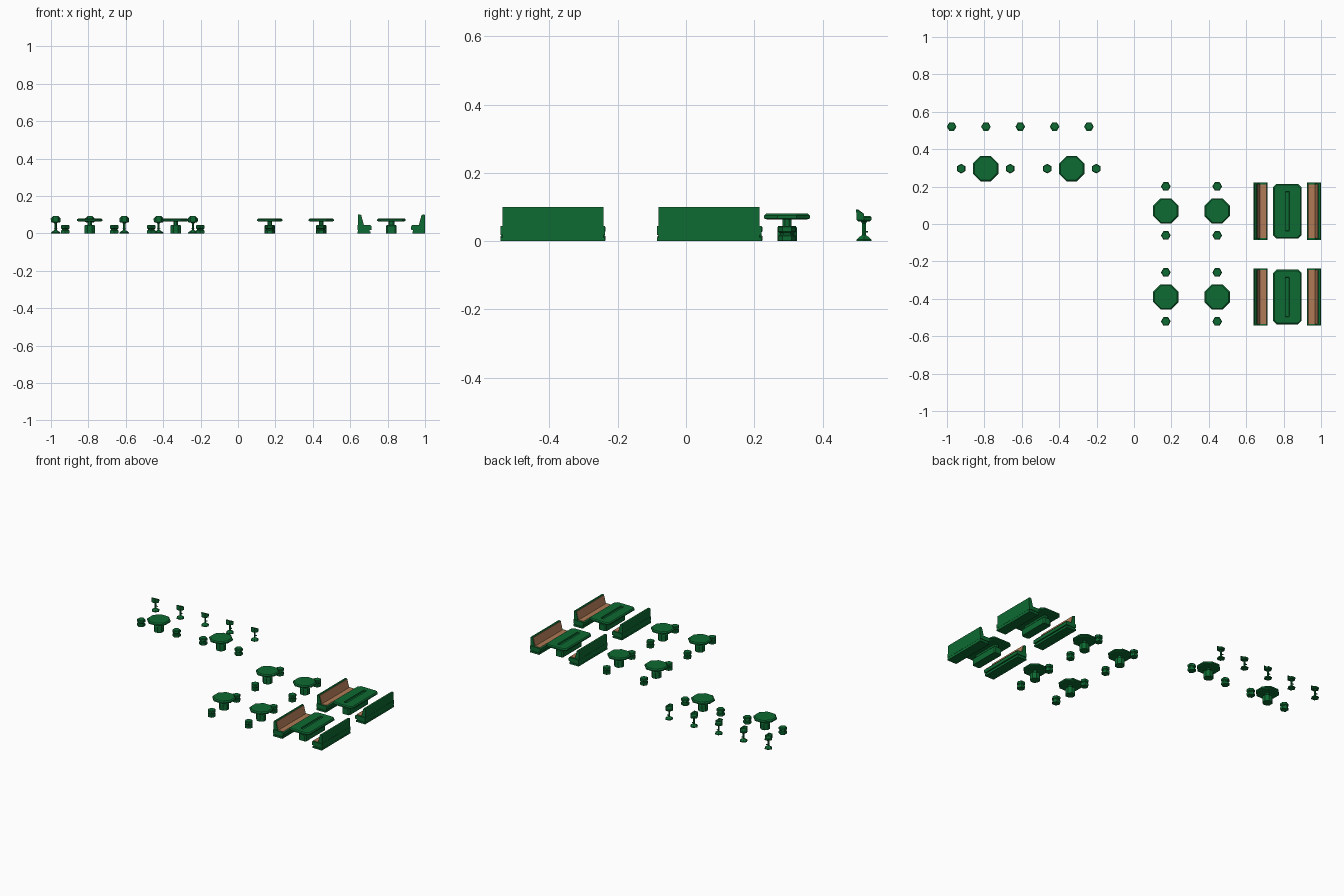
import bpy, bmesh
from math import sin, cos, pi

if "Cube" in bpy.data.objects:
    bpy.data.objects.remove(bpy.data.objects["Cube"])


def material(name, color):
    m = bpy.data.materials.new(name)
    m.diffuse_color = color
    m.use_nodes = True
    m.node_tree.nodes["Principled BSDF"].inputs["Base Color"].default_value = m.diffuse_color
    return m


GREEN = material("green_paint", (0.004, 0.147, 0.032, 1))
BROWN = material("brown_leather", (0.434, 0.195, 0.093, 1))


def loft(name, rings, loc=(0, 0, 0), mat=GREEN):
    """Skin a stack of equal-length point rings and cap both ends."""
    bm = bmesh.new()
    loops = [[bm.verts.new(p) for p in r] for r in rings]
    n = len(loops[0])
    for a, b in zip(loops, loops[1:]):
        for i in range(n):
            j = (i + 1) % n
            bm.faces.new((a[i], a[j], b[j], b[i]))
    bm.faces.new(loops[0])
    bm.faces.new(loops[-1])
    bmesh.ops.recalc_face_normals(bm, faces=bm.faces)
    me = bpy.data.meshes.new(name)
    bm.to_mesh(me)
    bm.free()
    me.materials.append(mat)
    ob = bpy.data.objects.new(name, me)
    ob.location = loc
    bpy.context.collection.objects.link(ob)
    return ob


def turned(name, sides, profile, loc, start=0.0):
    """Low-sided turned part; profile is (corner radius, z)."""
    angles = [start + 2 * pi * i / sides for i in range(sides)]
    return loft(name, [[(r * cos(a), r * sin(a), z) for a in angles] for r, z in profile], loc)


def slab(name, layers, loc):
    """Rectangles with cut corners; layers are (half x, half y, cut, z)."""
    rings = []
    for x, y, c, z in layers:
        rings.append([(x, y - c, z), (x - c, y, z), (c - x, y, z), (-x, y - c, z),
                      (-x, c - y, z), (c - x, -y, z), (x - c, -y, z), (x, c - y, z)])
    return loft(name, rings, loc)


def extruded(name, profile, half, side, loc, mat=GREEN):
    """Side profile (x, z) pulled along y; side = +1/-1 mirrors it in x."""
    return loft(name, [[(side * x, y, z) for x, z in profile] for y in (-half, half)], loc, mat)


# Bar stools: foot, pole, footrest, seat and a wrapped low back
def bar_stool(x, y):
    loc = (x, y, 0)
    turned("bar_stool_stand", 6, [(0.025, 0), (0.025, 0.005), (0.015, 0.013), (0.006, 0.018),
                                  (0.006, 0.052), (0.013, 0.06)], loc)
    slab("bar_stool_footrest", [(0.009, 0.003, 0.001, 0.026), (0.009, 0.003, 0.001, 0.03)],
         (x, y + 0.009, 0))
    turned("bar_stool_seat", 6, [(0.02, 0.058), (0.025, 0.062), (0.025, 0.07),
                                 (0.021, 0.074)], loc)
    rings = []
    for k, top in ((3, 0.08), (4, 0.093), (5, 0.093), (6, 0.08)):
        c, s = cos(k * pi / 3), sin(k * pi / 3)
        rings.append([(r * c, r * s, z) for r, z in
                      ((0.0255, 0.062), (0.0265, top), (0.02, top), (0.019, 0.062))])
    loft("bar_stool_back", rings, loc)


for i in range(5):
    bar_stool(-0.975 + 0.1835 * i, 0.5215)


# Octagonal tables, each with a pair of low hexagonal stools
def low_stool(x, y, start):
    turned("low_stool", 6, [(0.024, 0), (0.026, 0.003), (0.026, 0.015), (0.021, 0.019),
                            (0.021, 0.024), (0.026, 0.028), (0.026, 0.041), (0.022, 0.045)],
           (x, y, 0), start)


def round_table(x, y, along_x):
    loc = (x, y, 0)
    turned("round_table_pedestal", 8, [(0.031, 0), (0.031, 0.04), (0.028, 0.044), (0.014, 0.044),
                                       (0.014, 0.066)], loc, pi / 8)
    turned("round_table_top", 8, [(0.064, 0.064), (0.073, 0.067), (0.073, 0.075),
                                  (0.066, 0.081)], loc, pi / 8)
    for s in (-0.131, 0.131):
        if along_x:
            low_stool(x + s, y, pi / 6)
        else:
            low_stool(x, y + s, 0)


for tx in (-0.793, -0.333):
    round_table(tx, 0.296, True)
for tx in (0.17, 0.445):
    for ty in (0.07, -0.39):
        round_table(tx, ty, False)


# Booths: long grooved table between two facing benches
BASE = [(0.112, 0), (0.112, 0.011), (0.18, 0.011), (0.18, 0)]
SEAT = [(0.108, 0.018), (0.106, 0.023), (0.106, 0.038), (0.111, 0.044), (0.18, 0.044), (0.18, 0.018)]
FRAME = [(0.116, 0), (0.116, 0.03), (0.148, 0.041), (0.163, 0.098), (0.167, 0.101),
         (0.177, 0.101), (0.179, 0.097), (0.179, 0)]
CUSHION = [(0.11, 0.042), (0.112, 0.0465), (0.147, 0.0455), (0.161, 0.098), (0.166, 0.098),
           (0.152, 0.04)]


def booth(x, y):
    loc = (x, y, 0)
    for side in (-1, 1):
        extruded("bench_base", BASE, 0.153, side, loc)
        extruded("bench_seat_box", SEAT, 0.153, side, loc)
        extruded("bench_frame", FRAME, 0.148, side, loc)
        extruded("bench_cushion", CUSHION, 0.144, side, loc, BROWN)
    slab("booth_table_pedestal", [(0.028, 0.105, 0.008, 0), (0.028, 0.105, 0.008, 0.04),
                                  (0.025, 0.102, 0.008, 0.044), (0.016, 0.095, 0.006, 0.044),
                                  (0.016, 0.095, 0.006, 0.066)], loc)
    slab("booth_table_top", [(0.068, 0.138, 0.016, 0.064), (0.076, 0.146, 0.018, 0.067),
                             (0.076, 0.146, 0.018, 0.075), (0.07, 0.14, 0.016, 0.081),
                             (0.011, 0.106, 0.002, 0.081), (0.009, 0.104, 0.002, 0.072)], loc)


for by in (0.068, -0.39):
    booth(0.82, by)
